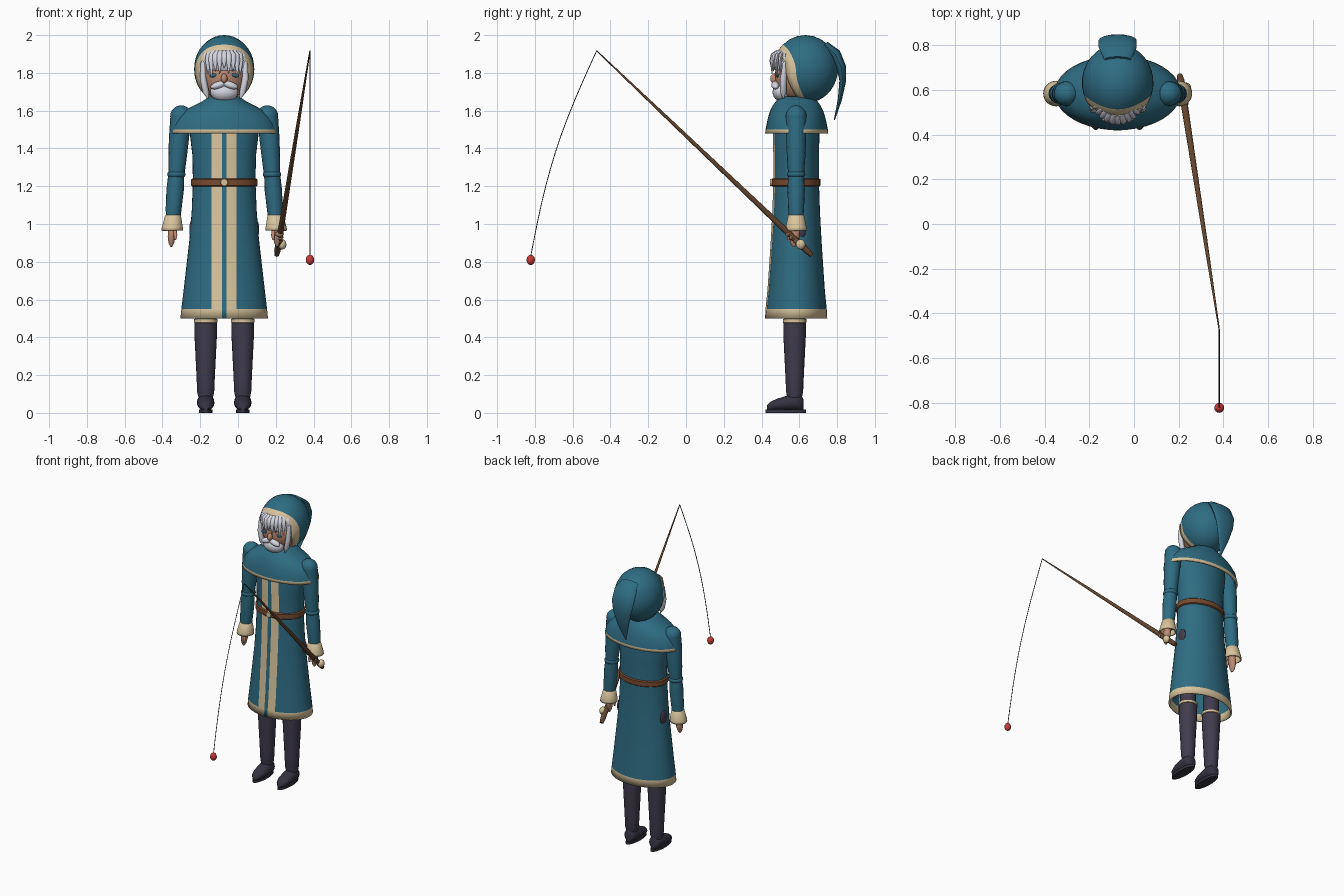
import bpy, bmesh, math
from math import sin, cos, pi, radians, asin
from mathutils import Vector, Matrix

if "Cube" in bpy.data.objects:
    bpy.data.objects.remove(bpy.data.objects["Cube"])

X, Y = -0.073, 0.583          # body axis


def mat(name, r, g, b):
    m = bpy.data.materials.new(name)
    m.diffuse_color = (r, g, b, 1)
    m.use_nodes = True
    m.node_tree.nodes["Principled BSDF"].inputs["Base Color"].default_value = m.diffuse_color
    return m


TEAL = mat("teal cloth", .028, .15, .225)
CREAM = mat("cream trim", .70, .56, .34)
SKIN = mat("skin", .50, .26, .17)
HAIR = mat("white hair", .66, .67, .75)
TROUSER = mat("dark trousers", .052, .045, .075)
BOOT = mat("boot black", .035, .032, .05)
LEATHER = mat("belt leather", .19, .07, .03)
WOOD = mat("rod wood", .13, .06, .028)
RED = mat("float red", .58, .04, .04)
LINE = mat("line grey", .04, .04, .045)


def finish(name, bm, mats, thick=0):
    bmesh.ops.recalc_face_normals(bm, faces=bm.faces[:])
    me = bpy.data.meshes.new(name)
    bm.to_mesh(me)
    bm.free()
    for m in mats:
        me.materials.append(m)
    for p in me.polygons:
        p.use_smooth = True
    me.set_sharp_from_angle(angle=radians(45))
    ob = bpy.data.objects.new(name, me)
    bpy.context.collection.objects.link(ob)
    if thick:
        mod = ob.modifiers.new("thickness", 'SOLIDIFY')
        mod.thickness = thick
        mod.offset = -1
    return ob


def loft(name, rings, mats, rule=None, caps=(True, True), thick=0):
    """Skin closed rings of points; rule(ring, column) picks the material."""
    bm = bmesh.new()
    vs = [[bm.verts.new(p) for p in r] for r in rings]
    n = len(rings[0])
    for i in range(len(vs) - 1):
        for j in range(n):
            k = (j + 1) % n
            f = bm.faces.new((vs[i][j], vs[i][k], vs[i + 1][k], vs[i + 1][j]))
            f.material_index = rule(i, j) if rule else 0
    for use, ring in zip(caps, (vs[0], vs[-1])):
        if use:
            bm.faces.new(ring)
    return finish(name, bm, mats, thick)


def oval(cx, cy, z, rx, ry, n=32):
    return [(cx + rx * sin(2 * pi * j / n), cy - ry * cos(2 * pi * j / n), z) for j in range(n)]


def tube(name, pts, radii, m, n=16):
    """Sweep an ellipse along a path; radii are numbers or (across x, thickness)."""
    pts = [Vector(p) for p in pts]
    rings = []
    for i, p in enumerate(pts):
        t = (pts[min(i + 1, len(pts) - 1)] - pts[max(i - 1, 0)]).normalized()
        a = (Vector((1, 0, 0)) - t * t.x).normalized()
        b = t.cross(a)
        r = radii[i] if isinstance(radii[i], tuple) else (radii[i], radii[i])
        rings.append([p + a * r[0] * cos(2 * pi * j / n) + b * r[1] * sin(2 * pi * j / n) for j in range(n)])
    return loft(name, rings, [m])


def ball(name, c, r, m, rot=(0, 'Y'), seg=24):
    bm = bmesh.new()
    M = Matrix.Translation(c) @ Matrix.Rotation(rot[0], 4, rot[1]) @ Matrix.Diagonal((*r, 1))
    bmesh.ops.create_uvsphere(bm, u_segments=seg, v_segments=seg // 2, radius=1, matrix=M)
    return finish(name, bm, [m])


# long coat: open tube with hem and two front stripes
def coat_ring(z, rx, ry):
    o1, o2 = asin(.013 / rx), asin(.066 / rx)
    ang = [-o2, -o1, o1] + [o2 + (2 * pi - 2 * o2) * k / 32 for k in range(32)]
    return [(X + rx * sin(a), Y - ry * cos(a), z) for a in ang]


coat = [(.50, .232, .165), (.55, .227, .162), (.65, .215, .152), (.78, .200, .143), (.92, .184, .134),
        (1.07, .172, .126), (1.22, .166, .121), (1.36, .168, .121), (1.50, .185, .124), (1.60, .18, .115)]
loft("coat", [coat_ring(*r) for r in coat], [TEAL, CREAM],
     lambda i, j: 0 if j == 1 else int(i == 0 or j in (0, 2)), (False, True), .012)

# belt and buckle
loft("belt", [oval(X, Y, z, .168 + d, .122 + d) for z, d in
              ((1.198, 0), (1.204, .007), (1.236, .007), (1.242, 0))], [LEATHER])
tube("buckle", [(X, .462, 1.22), (X, .446, 1.22)], [.022, .018], CREAM)

# shoulder cape
cape = [(1.48, .283, .167), (1.50, .280, .165), (1.535, .268, .158), (1.57, .247, .150),
        (1.60, .212, .140), (1.63, .155, .125), (1.65, .115, .110), (1.675, .08, .09)]
loft("shoulder_cape", [oval(X, Y + .003, *r, 40) for r in cape], [TEAL, CREAM],
     lambda i, j: int(i == 0), (False, True), .012)


# hood: ellipsoid rings running from the face opening to the back
def hood_ring(k, n=40):
    pts = []
    for j in range(n):
        f = 2 * pi * j / n
        s = sin(f)
        t0 = 53 - 27 * s ** 1.5 if s > 0 else 53 + 30 * s * s
        t1 = t0 + (20 if s > 0 else 20 - 8 * s * s)
        t = radians(t0 + (t1 - t0) * k if k <= 1 else t1 + (179 - t1) * (k - 1) / 9)
        pts.append((X + .160 * sin(t) * cos(f), .632 - .172 * cos(t), 1.82 + .18 * sin(t) * s))
    return pts


loft("hood", [hood_ring(k) for k in (0, .5, 1, 2, 3, 4, 5, 6, 7, 8, 9, 10)], [TEAL, CREAM],
     lambda i, j: int(i < 2), (False, True), .012)
tube("hood_tail", [(X, .735, 1.95), (X, .79, 1.90), (X, .822, 1.83), (X, .830, 1.76), (X, .815, 1.66), (X, .785, 1.55)],
     [(.06, .02), (.085, .03), (.085, .026), (.07, .018), (.042, .011), (.004, .003)], TEAL)

# head and face
ball("head", (X, .585, 1.785), (.122, .115, .135), SKIN)
ball("neck", (X, .59, 1.67), (.06, .06, .08), SKIN)
ball("nose", (X, .468, 1.77), (.017, .022, .026), SKIN)
ball("beard", (X, .508, 1.698), (.074, .050, .050), HAIR)
for s in (-1, 1):
    ball("moustache", (X + s * .032, .474, 1.735), (.042, .022, .019), HAIR, (s * .3, 'Y'))
    ball("eye", (X + s * .057, .484, 1.787), (.022, .008, .010), TEAL, (s * .15, 'Y'))
    tube("side_lock", [(X + s * .112, .525, 1.86), (X + s * .112, .515, 1.77), (X + s * .098, .515, 1.70), (X + s * .085, .515, 1.665)],
         [.012, .017, .017, .004], HAIR, 10)

# hair fringe: one repeated pointed lock
ball("hair_cap", (X, .575, 1.845), (.118, .112, .085), HAIR)
for i in range(-5, 6):
    a = i * .22
    dx, dy = sin(a), cos(a)
    drop = .085 + .012 * abs(i) * .7 + (.022 if i % 2 else 0)
    tube("fringe_lock", [(X + .085 * dx, .58 - .095 * dy, 1.915), (X + .105 * dx, .58 - .122 * dy, 1.895),
                         (X + .113 * dx, .58 - .128 * dy, 1.865), (X + .110 * dx, .58 - .128 * dy, 1.91 - drop)],
         [(.012, .008), (.017, .010), (.014, .010), (.002, .002)], HAIR, 8)

for s in (-1, 1):
    # arms with elbow seam, open cuffs and hands
    def P(dx, z, y=Y):
        return (X + s * dx, y, z)
    ball("shoulder", P(.228, 1.57), (.058, .055, .058), TEAL)
    tube("upper_arm", [P(.230, 1.57), P(.240, 1.45), P(.248, 1.34), P(.253, 1.26)], [.055, .053, .048, .042], TEAL)
    ball("elbow", P(.253, 1.263), (.049, .049, .026), TEAL)
    tube("forearm", [P(.253, 1.27), P(.260, 1.18), P(.268, 1.08), P(.272, 1.0)], [.042, .046, .042, .036], TEAL)
    loft("cuff", [oval(X + s * c, Y, z, r, r) for z, r, c in
                  ((.965, .057, .276), (.98, .056, .275), (1.045, .042, .271), (1.052, .034, .270))],
         [CREAM], None, (False, False), .008)
    tube("hand", [P(.273, 1.0, .578), P(.276, .96, .576), P(.279, .93, .574), P(.280, .90, .572), P(.280, .88, .570)],
         [(.020, .022), (.022, .028), (.020, .027), (.015, .020), (.005, .008)], SKIN)
    tube("thumb", [P(.262, .97, .56), P(.258, .94, .545), P(.260, .915, .542)], [.010, .010, .005], SKIN, 10)
    ball("hip_patch", P(.171, .97, .60), (.014, .036, .05), TROUSER)

    # legs, knee bands and boots
    lx = X + s * .098
    tube("leg", [(lx, .575, z) for z in (.08, .11, .20, .32, .42, .475, .48, .80)],
         [.038, .045, .049, .055, .060, .060, .052, .055], TROUSER, 24)
    tube("knee_band", [(lx, .575, z) for z in (.474, .478, .496, .50)], [.053, .062, .062, .053], CREAM, 24)
    rings = []
    for y, w, top in ((.428, .012, .040), (.445, .030, .058), (.48, .042, .074), (.53, .046, .090),
                      (.58, .046, .102), (.61, .036, .095), (.622, .016, .070)):
        mid, h = (top + .012) / 2, (top - .012) / 2
        rings.append([(lx + w * cos(2 * pi * j / 20), y, mid + h * sin(2 * pi * j / 20)) for j in range(20)])
    loft("boot", rings, [BOOT])
    loft("boot_sole", [oval(lx, .528, z, .035, .108) for z in (0, .017)], [BOOT])

# right hand fingers around the rod, with a small reel
for k in range(3):
    ball("finger", (.214 + k * .003, .578 - k * .020, .913 + k * .017), (.024, .013, .014), SKIN, seg=12)
ball("reel", (.234, .607, .892), (.022, .025, .027), CREAM)

# fishing rod, sagging line and float
butt, tip = Vector((.205, .665, .835)), Vector((.381, -.473, 1.917))
tube("fishing_rod", [butt.lerp(tip, t) for t in (0, .02, .3, .65, 1)], [.012, .017, .013, .009, .003], WOOD, 12)
end = Vector((.381, -.822, .83))
tube("fishing_line", [tip.lerp(end, t / 12) + Vector((0, -.042, .012)) * sin(pi * t / 12) for t in range(13)],
     [.0025] * 13, LINE, 6)
ball("float", (.381, -.822, .81), (.022, .022, .027), RED)
